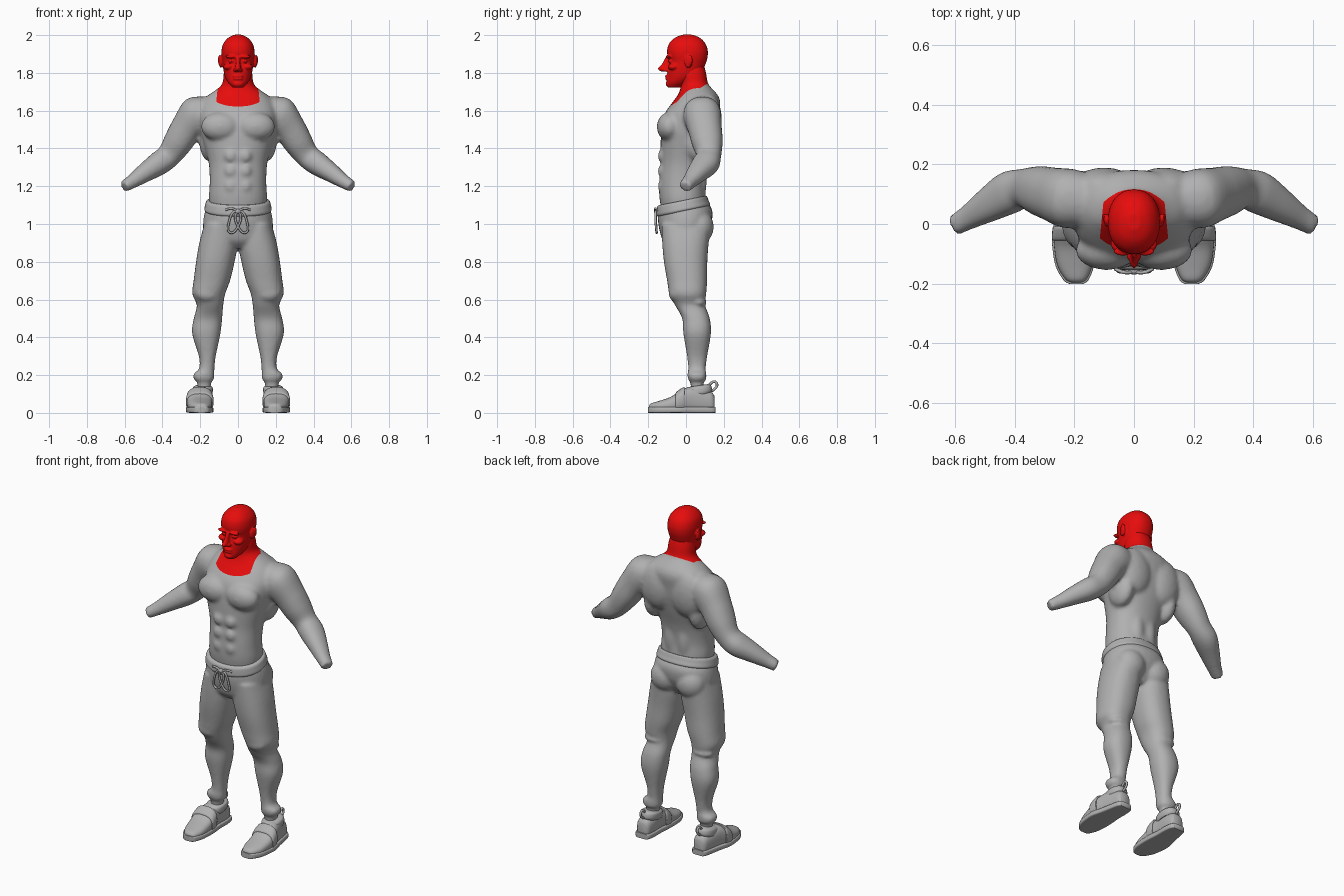
import bpy, bmesh, math
from mathutils import Vector, Matrix

cube = bpy.data.objects.get("Cube")
if cube:
    bpy.data.objects.remove(cube, do_unlink=True)


def material(name, rgb):
    mat = bpy.data.materials.new(name)
    mat.use_nodes = True
    color = (*rgb, 1)
    mat.diffuse_color = color
    mat.node_tree.nodes["Principled BSDF"].inputs["Base Color"].default_value = color
    return mat


GREY = material("neutral grey", (.44, .44, .44))
RED = material("bright red", (.85, .004, .004))


# ---- ring helpers: a ring is (centre, first radius vector, second radius vector)
def box_ring(z, x0, x1, y0, y1, shear=0):
    cx, cy, ry = (x0 + x1) / 2, (y0 + y1) / 2, (y1 - y0) / 2
    return (Vector((cx, cy, z + shear * cy)), Vector(((x1 - x0) / 2, 0, 0)),
            Vector((0, ry, shear * ry)))


def centred(rows, shear=0):
    return [box_ring(z, -rx, rx, y0, y1, shear) for z, rx, y0, y1 in rows]


def limb(rows):
    points = [Vector(r[:3]) for r in rows]
    rings = []
    for i, row in enumerate(rows):
        t = (points[min(i + 1, len(rows) - 1)] - points[max(i - 1, 0)]).normalized()
        n = t.cross(Vector((0, 1, 0))).normalized()
        rings.append((points[i], n * row[3], n.cross(t) * row[4]))
    return rings


def along_y(rows):
    return [(Vector((cx, y, h / 2)), Vector((rx, 0, 0)), Vector((0, 0, h / 2)))
            for y, cx, rx, h in rows]


def spline(a, b, c, d, t):
    return b + (c - a) * (t / 2) + (a * 2 - b * 5 + c * 4 - d) * (t * t / 2) \
        + (b * 3 - a - c * 3 + d) * (t ** 3 / 2)


def loft(bm, rings, power=2.2, sides=32, steps=4):
    """Skin smoothly interpolated superellipse rings, with closed ends."""
    last = len(rings) - 1
    smooth = []
    for i in range(last):
        four = [rings[max(0, min(last, i + k))] for k in (-1, 0, 1, 2)]
        for s in range(steps):
            smooth.append([spline(*part, s / steps) for part in zip(*four)])
    smooth.append(rings[-1])
    loops = []
    for c, u, v in smooth:
        loop = []
        for k in range(sides):
            a = math.tau * k / sides
            cu, sv = [math.copysign(abs(f) ** (2 / power), f) for f in (math.cos(a), math.sin(a))]
            loop.append(bm.verts.new(c + u * cu + v * sv))
        loops.append(loop)
    for low, high in zip(loops, loops[1:]):
        for k in range(sides):
            j = (k + 1) % sides
            bm.faces.new((low[k], low[j], high[j], high[k]))
    bm.faces.new(loops[0][::-1])
    bm.faces.new(loops[-1])


def blob(bm, centre, radii):
    scale = Matrix.Diagonal((*radii, 1))
    bmesh.ops.create_icosphere(bm, subdivisions=3, radius=1,
                               matrix=Matrix.Translation(centre) @ scale)


def mirror(bm):
    copy = bmesh.ops.duplicate(bm, geom=bm.verts[:] + bm.edges[:] + bm.faces[:])
    for v in copy["geom"]:
        if isinstance(v, bmesh.types.BMVert):
            v.co.x *= -1


def finish(name, bm, mats, voxel=0, relax=5):
    """Make an object; with a voxel size its parts are fused into one skin."""
    bmesh.ops.recalc_face_normals(bm, faces=bm.faces[:])
    mesh = bpy.data.meshes.new(name)
    bm.to_mesh(mesh)
    bm.free()
    obj = bpy.data.objects.new(name, mesh)
    bpy.context.scene.collection.objects.link(obj)
    if voxel:
        fuse = obj.modifiers.new("fuse", "REMESH")
        fuse.mode, fuse.voxel_size = "VOXEL", voxel
        soft = obj.modifiers.new("soften", "SMOOTH")
        soft.factor, soft.iterations = .5, relax
        graph = bpy.context.evaluated_depsgraph_get()
        mesh = bpy.data.meshes.new_from_object(obj.evaluated_get(graph))
        obj.modifiers.clear()
        obj.data = mesh
    mesh.materials.clear()
    for mat in mats:
        mesh.materials.append(mat)
    bpy.ops.object.select_all(action="DESELECT")
    obj.select_set(True)
    bpy.context.view_layer.objects.active = obj
    bpy.ops.object.shade_smooth_by_angle(angle=math.radians(50))
    return obj


# ---- bare upper body: arms and muscles mirrored, then the trunk and neck
bm = bmesh.new()
loft(bm, limb([(.13, .08, 1.6, .075, .08), (.215, .085, 1.58, .1, .1),
               (.272, .1, 1.507, .085, .09), (.32, .113, 1.43, .077, .082),
               (.367, .12, 1.362, .065, .066), (.42, .105, 1.32, .063, .072),
               (.495, .06, 1.27, .05, .057), (.56, .02, 1.225, .037, .041),
               (.605, -.006, 1.198, .031, .035)]))
blob(bm, (.092, -.088, 1.515), (.105, .067, .078))        # chest
blob(bm, (.1, .125, 1.55), (.11, .065, .14))              # shoulder blade
blob(bm, (.15, .07, 1.44), (.055, .09, .11))              # side of back
blob(bm, (.04, .075, 1.23), (.04, .035, .12))             # lower back
for z in (1.2, 1.28, 1.36):
    blob(bm, (.038, -.122, z), (.036, .028, .037))        # stomach
mirror(bm)
loft(bm, centred([(1.03, .14, -.12, .09), (1.13, .154, -.14, .105), (1.22, .15, -.142, .1),
                  (1.32, .155, -.134, .115), (1.42, .18, -.135, .145), (1.5, .2, -.13, .165),
                  (1.58, .205, -.115, .175), (1.64, .19, -.075, .182), (1.68, .16, -.045, .17),
                  (1.715, .11, -.03, .14), (1.745, .082, -.028, .116),
                  (1.8, .076, -.04, .107), (1.86, .06, -.02, .09)]))
body = finish("upper_body", bm, (GREY, RED), .011, 6)

# red neckline, cut along three planes
planes = [((0, -.075, 1.63), (0, -.6, 1)), ((.11, 0, 0), (-1, -.1, 0)),
          ((-.11, 0, 0), (1, -.1, 0))]
planes = [(Vector(p), Vector(n).normalized()) for p, n in planes]
bm = bmesh.new()
bm.from_mesh(body.data)
for point, normal in planes:
    bmesh.ops.bisect_plane(bm, geom=bm.verts[:] + bm.edges[:] + bm.faces[:], dist=.0001,
                           plane_co=point, plane_no=normal)
for face in bm.faces:
    centre = face.calc_center_median()
    face.material_index = int(all((centre - p).dot(n) > 0 for p, n in planes))
bm.to_mesh(body.data)
bm.free()

# ---- head
bm = bmesh.new()
blob(bm, (.037, -.092, 1.886), (.032, .015, .009))        # brow
blob(bm, (.034, -.08, 1.862), (.017, .015, .01))          # eye
blob(bm, (.05, -.066, 1.832), (.028, .03, .018))          # cheekbone
blob(bm, (.014, -.108, 1.815), (.011, .014, .009))        # nostril
blob(bm, (.092, .012, 1.86), (.009, .022, .034))          # ear
blob(bm, (.099, .022, 1.868), (.007, .014, .027))         # ear rim
mirror(bm)
loft(bm, centred([(1.722, .028, -.095, -.03), (1.745, .05, -.102, .01), (1.775, .067, -.1, .06),
                  (1.81, .076, -.098, .088), (1.86, .083, -.09, .108), (1.89, .087, -.098, .115),
                  (1.92, .087, -.1, .115), (1.955, .078, -.09, .103),
                  (1.985, .053, -.06, .075), (2.002, .02, -.02, .035)]))
loft(bm, centred([(1.885, .011, -.108, -.07), (1.85, .012, -.126, -.07),
                  (1.822, .016, -.15, -.07), (1.808, .013, -.132, -.07)]), sides=16)
for z, y in ((1.783, -.099), (1.768, -.097)):
    blob(bm, (0, y, z), (.028, .013, .007))               # lips
blob(bm, (0, -.09, 1.742), (.028, .018, .018))            # chin
finish("head", bm, (RED,), .0045, 3)

# ---- trousers: legs mirrored, then the hips
bm = bmesh.new()
loft(bm, [box_ring(*r) for r in (
    (1.0, .02, .178, -.13, .13), (.9, .002, .205, -.126, .12), (.8, .018, .222, -.117, .113),
    (.7, .042, .235, -.1, .112), (.63, .068, .242, -.088, .107), (.57, .078, .218, -.058, .102),
    (.5, .084, .234, -.02, .126), (.42, .093, .243, -.014, .132), (.3, .118, .207, .006, .112),
    (.235, .125, .206, .012, .104), (.205, .125, .236, .008, .108),
    (.175, .128, .232, .012, .106), (.165, .14, .218, .022, .095), (.1, .15, .21, .03, .09))],
    power=2.3)
blob(bm, (.085, .072, .985), (.088, .075, .09))           # seat
blob(bm, (.16, -.05, .635), (.065, .042, .05))            # knee
blob(bm, (.16, .065, .585), (.068, .045, .022))           # fold behind knee
mirror(bm)
loft(bm, centred([(.885, .07, -.08, .08), (.93, .17, -.12, .11), (.98, .185, -.137, .135),
                  (1.04, .181, -.148, .14), (1.085, .17, -.148, .12),
                  (1.115, .162, -.146, .107)], .2))
finish("trousers", bm, (GREY,), .0095, 4)

# waistband, tilted up towards the back
bm = bmesh.new()
loft(bm, centred([(1.07, .171, -.15, .124), (1.08, .178, -.156, .128), (1.1, .175, -.156, .12),
                  (1.12, .17, -.154, .113), (1.128, .162, -.148, .108)], .2), sides=48)
finish("waistband", bm, (GREY,))


# ---- drawstring: knot, tails and two hanging loops
def cord(name, points, closed=False, radius=.006):
    curve = bpy.data.curves.new(name, "CURVE")
    curve.dimensions, curve.bevel_depth, curve.bevel_resolution = "3D", radius, 2
    line = curve.splines.new("BEZIER")
    line.bezier_points.add(len(points) - 1)
    for bez, co in zip(line.bezier_points, points):
        bez.co = co
        bez.handle_left_type = bez.handle_right_type = "AUTO"
    line.use_cyclic_u = closed
    curve.materials.append(GREY)
    obj = bpy.data.objects.new(name, curve)
    bpy.context.scene.collection.objects.link(obj)


for side, word in ((1, "left"), (-1, "right")):
    cord("drawstring_loop_" + word,
         [(side * x, y, z) for x, y, z in ((.004, -.16, 1.065), (.05, -.16, 1.0),
                                           (.042, -.155, .955), (.014, -.157, .965))], True)
    cord("drawstring_tail_" + word,
         [(0, -.162, 1.068), (side * .035, -.162, 1.082), (side * .065, -.15, 1.075)])
bm = bmesh.new()
blob(bm, (0, -.158, 1.067), (.02, .012, .013))
finish("drawstring_knot", bm, (GREY,))

# ---- shoes: upper, sole, instep strap, ankle collar and heel loop
UPPER = [(-.197, .194, .018, .035), (-.185, .195, .036, .05), (-.14, .199, .058, .064),
         (-.08, .202, .066, .085), (-.03, .203, .066, .118), (.03, .198, .056, .14),
         (.09, .192, .05, .125), (.135, .19, .042, .11), (.15, .19, .03, .09)]
STRAP = [(-.055, .203, .067, .1), (-.05, .203, .073, .112), (-.012, .202, .071, .137),
         (-.008, .202, .063, .125)]
COLLAR = [(.085, .14, .238, .0, .13), (.1, .134, .242, -.008, .138),
          (.125, .135, .238, -.004, .132), (.135, .15, .22, .01, .115)]
for side, word in ((1, "left"), (-1, "right")):
    sole = [(y * 1.03 + .002, cx, rx + .006, .032) for y, cx, rx, h in UPPER]
    parts = (("upper", along_y(UPPER), 2.6), ("sole", along_y(sole), 6),
             ("strap", along_y(STRAP), 2.6), ("collar", [box_ring(*r, .15) for r in COLLAR], 2.3))
    for part, rings, power in parts:
        bm = bmesh.new()
        loft(bm, rings, power)
        for v in bm.verts:
            v.co.x *= side
        finish(f"shoe_{part}_{word}", bm, (GREY,))
    cord("heel_loop_" + word, [(side * .19, y, z) for y, z in (
        (.125, .12), (.155, .13), (.163, .155), (.145, .165))], True, .007)
